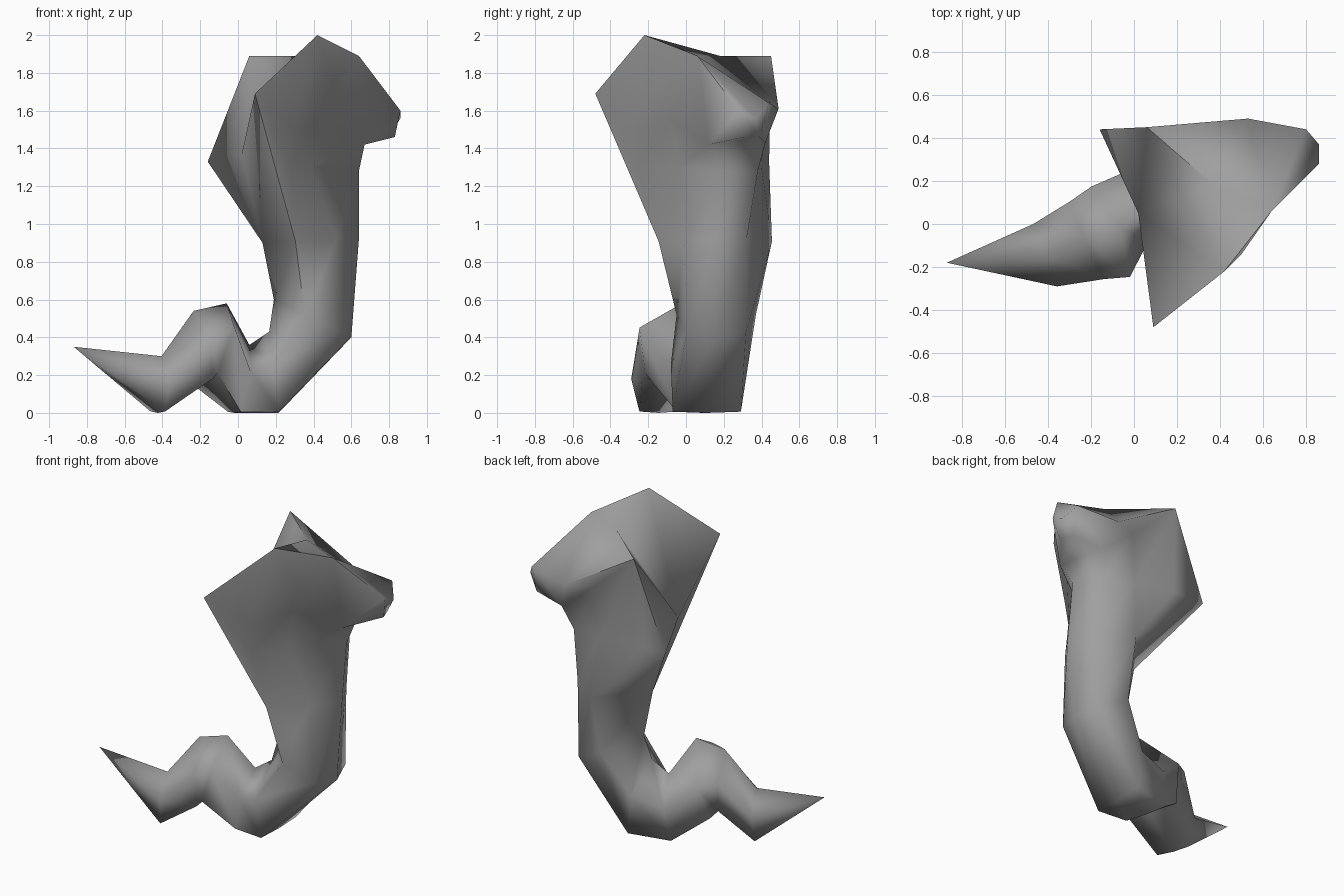
import bpy, bmesh, math
from mathutils import Vector

if "Cube" in bpy.data.objects:
    bpy.data.objects.remove(bpy.data.objects["Cube"])

grey = bpy.data.materials.new("stone_grey")
grey.diffuse_color = (0.35, 0.35, 0.35, 1)
grey.use_nodes = True
grey.node_tree.nodes["Principled BSDF"].inputs["Base Color"].default_value = grey.diffuse_color

# Coil sections from tail to neck: centre, inner half-axis, left half-axis, belly flatness, belly width
COIL = [
    ((-.415, -.145, .15), (.01, 0, .15), (.055, -.145, 0), .95, .7),
    ((-.215, -.08, .35), (-.02, .02, .19), (.08, -.18, 0), .9, .75),
    ((-.12, -.04, .37), (.06, .02, .21), (.09, -.21, .04), .9, .75),
    ((.02, .09, .18), (.04, 0, .18), (.04, -.165, 0), .97, .85),
    ((.19, .11, .215), (-.025, 0, .215), (0, -.19, 0), .97, .95),
    ((.395, .16, .5), (-.205, 0, .1), (0, -.21, 0), .75, .75),
    ((.385, .155, .91), (-.255, 0, -.01), (-.03, -.3, 0), .6, .55),
]

bm = bmesh.new()

# Tail and coiled body, six sided
rings = []
for c, a, b, f, g in COIL:
    c, a, b = Vector(c), Vector(a), Vector(b)
    section = [(1, 0), (.2, 1), (-f, g), (-1, 0), (-f, -g), (.2, -1)]
    rings.append([bm.verts.new(c + a * u + b * v) for u, v in section])
tip = bm.verts.new((-.87, -.18, .35))
for i in range(6):
    j = (i + 1) % 6
    bm.faces.new((tip, rings[0][j], rings[0][i]))
    for r1, r2 in zip(rings, rings[1:]):
        bm.faces.new((r1[i], r1[j], r2[j], r2[i]))
back, left, left_front, front, right_front, right = rings[-1]


def point(x, y, z):
    return bm.verts.new((x, y, z))


# Neck points under the hood
spine, back_r = point(.02, .05, 1.37), point(-.16, .44, 1.33)
wing_l, wing_r = point(.28, -.26, 1.3), point(.06, .44, 1.33)
fold_l, fold_r = point(.39, -.03, 1.3), point(.33, .4, 1.3)
throat, throat_r = point(.64, .2, 1.28), point(.54, .38, 1.28)

# Hood points
tip_l, tip_r = point(.09, -.48, 1.69), point(.06, .45, 1.89)
crown, nape, brow = point(.42, -.22, 2.0), point(.37, .18, 1.89), point(.64, .06, 1.89)
rib_l, temple_l = point(.3, -.28, 1.5), point(.5, -.14, 1.75)

# Head points
cheek_l, hollow_r, cheek_r = point(.45, -.08, 1.55), point(.36, .42, 1.62), point(.53, .49, 1.61)
jaw_l, jaw_r = point(.67, .12, 1.42), point(.6, .42, 1.43)
nose_l, nose_r = point(.86, .28, 1.6), point(.86, .37, 1.56)
chin_l, chin_r, lip_r = point(.83, .31, 1.46), point(.8, .39, 1.46), point(.8, .44, 1.64)

# Neck flaring into the hood
neck = [(back, left, tip_l, spine), (left, wing_l, tip_l), (left, left_front, fold_l, wing_l),
        (left_front, front, throat, fold_l), (front, right_front, throat_r, throat),
        (right_front, right, fold_r, throat_r), (right, wing_r, fold_r),
        (right, back_r, wing_r), (right, back, back_r), (back, spine, back_r)]
# Hollow back of the hood
hood_back = [(spine, tip_l, crown), (spine, crown, nape),
             (spine, nape, tip_r), (spine, tip_r, back_r)]
# Left and right wings of the hood
wings = [(tip_l, wing_l, rib_l), (wing_l, fold_l, cheek_l, rib_l), (tip_l, rib_l, crown),
         (rib_l, cheek_l, temple_l), (rib_l, temple_l, crown), (temple_l, cheek_l, brow),
         (crown, temple_l, brow), (fold_r, wing_r, tip_r, hollow_r),
         (hollow_r, tip_r, cheek_r), (wing_r, back_r, tip_r)]
# Head top and sides
head = [(nape, crown, brow), (nape, brow, cheek_r), (nape, cheek_r, tip_r),
        (brow, cheek_l, jaw_l), (brow, jaw_l, nose_l), (brow, nose_l, nose_r),
        (brow, nose_r, lip_r), (brow, lip_r, cheek_r)]
# Snout, jaw and throat
snout = [(nose_l, jaw_l, chin_l), (jaw_l, jaw_r, chin_r, chin_l),
         (nose_l, chin_l, chin_r, nose_r), (nose_r, chin_r, lip_r),
         (lip_r, chin_r, jaw_r, cheek_r), (fold_l, throat, jaw_l, cheek_l),
         (throat, throat_r, jaw_r, jaw_l), (throat_r, fold_r, hollow_r, jaw_r),
         (jaw_r, hollow_r, cheek_r)]
for face in neck + hood_back + wings + head + snout:
    bm.faces.new(face)

bmesh.ops.recalc_face_normals(bm, faces=bm.faces)
mesh = bpy.data.meshes.new("hooded_snake")
bm.to_mesh(mesh)
bm.free()
mesh.materials.append(grey)
snake = bpy.data.objects.new("hooded_snake", mesh)
bpy.context.collection.objects.link(snake)

# Soft shading with the hood rim kept crisp
bpy.context.view_layer.objects.active = snake
snake.select_set(True)
bpy.ops.object.shade_smooth_by_angle(angle=math.radians(80))
